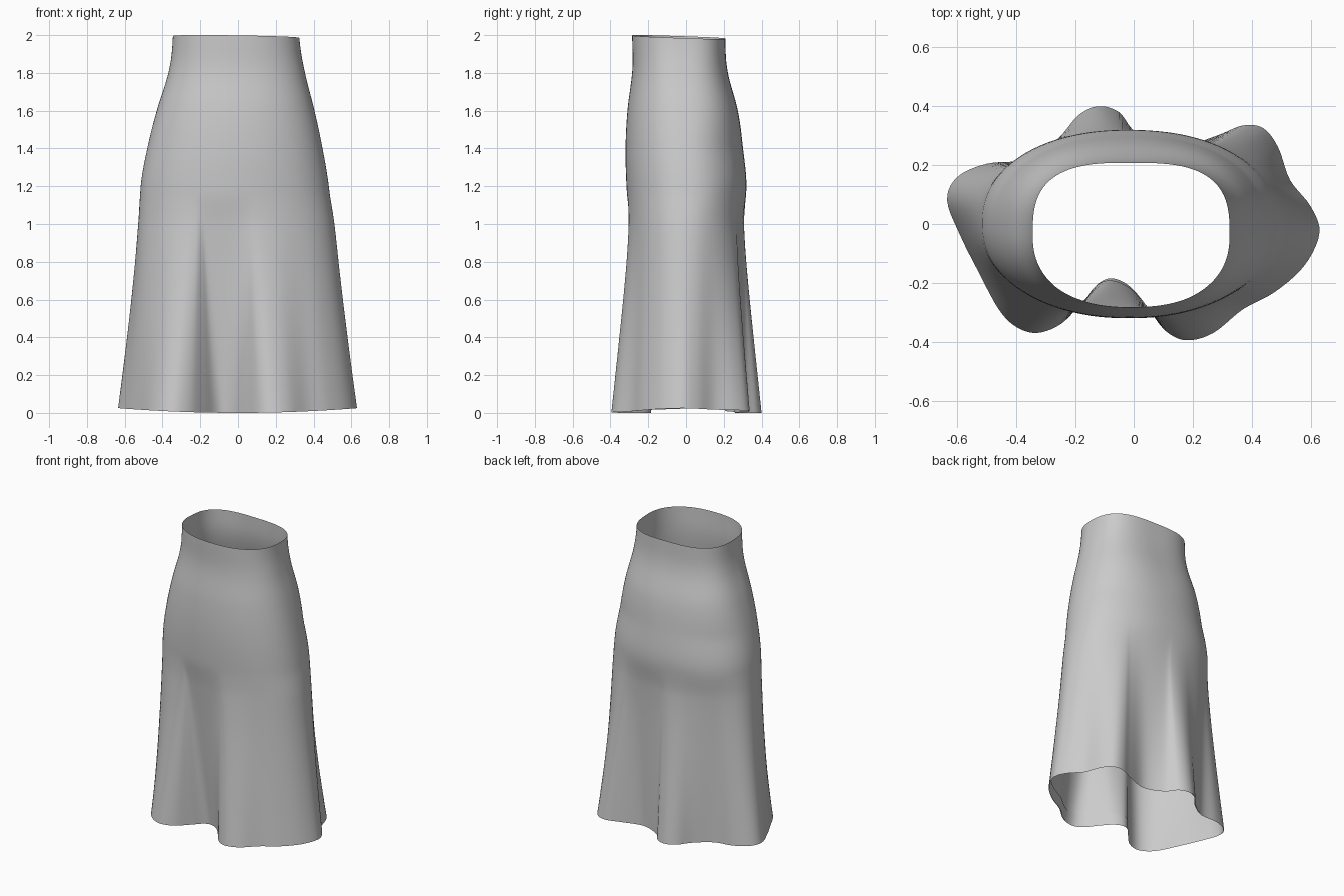
import bpy
import bmesh
import math
from mathutils import Vector

default_cube = bpy.data.objects.get("Cube")
if default_cube:
    bpy.data.objects.remove(default_cube, do_unlink=True)

# Wavy hem outline, counter-clockwise from the model's left side
HEM = [(.63, -.03), (.6, .06), (.53, .15), (.49, .26), (.44, .325), (.37, .335), (.28, .3),
       (.14, .26), (.01, .31), (-.05, .38), (-.12, .4), (-.19, .37), (-.26, .29), (-.37, .22),
       (-.5, .205), (-.6, .16), (-.635, .08), (-.59, -.04), (-.53, -.16), (-.46, -.29),
       (-.4, -.35), (-.33, -.37), (-.25, -.34), (-.18, -.27), (-.12, -.205), (-.07, -.19),
       (-.01, -.22), (.05, -.29), (.11, -.365), (.18, -.395), (.27, -.37), (.37, -.29),
       (.48, -.23), (.58, -.14)]

# Body profile: height, right side, left side, front, back
BODY = [(2, -.345, .325, -.285, .208), (1.82, -.365, .352, -.284, .22),
        (1.6, -.43, .405, -.31, .275), (1.4, -.48, .447, -.32, .302),
        (1.2, -.515, .48, -.315, .32), (1, -.52, .498, -.3, .3),
        (.7, -.52, .5, -.295, .295), (0, -.52, .5, -.3, .3)]

STEPS_PER_POINT = 5
ROWS = 64
FOLD_TOP = 1.15


def spline(a, b, c, d, t):
    """Point on a smooth curve between b and c."""
    return b + ((c - a) * t + (a * 2 - b * 5 + c * 4 - d) * t ** 2
                + (b * 3 - a - c * 3 + d) * t ** 3) / 2


def body_at(z):
    """Interpolated side, front and back extents at a height."""
    last = len(BODY) - 1
    i = next((k for k in range(last) if BODY[k + 1][0] <= z), last - 1)
    t = (BODY[i][0] - z) / (BODY[i][0] - BODY[i + 1][0])
    near = [BODY[min(max(i + k, 0), last)] for k in (-1, 0, 1, 2)]
    return [spline(*(row[axis] for row in near), t) for axis in range(1, 5)]


def body_point(angle, z):
    """Rounded oval cross-section of the body."""
    right, left, front, back = body_at(z)
    center = Vector(((right + left) / 2, (front + back) / 2))
    dx, dy = math.cos(angle), math.sin(angle)
    waist = max(0, (z - 1.4) / 0.6)
    power = 2.2 + waist * (0.8 if dy > 0 else 0.1)
    a, b = (left - right) / 2, (back - front) / 2
    radius = (abs(dx / a) ** power + abs(dy / b) ** power) ** (-1 / power)
    return center + Vector((dx, dy)) * radius


def hem_outline():
    pts = [Vector(p) for p in HEM]
    n = len(pts)
    return [spline(pts[i - 1], pts[i], pts[(i + 1) % n], pts[(i + 2) % n],
                   s / STEPS_PER_POINT)
            for i in range(n) for s in range(STEPS_PER_POINT)]


def skirt_point(hem, z, inset=0):
    """Blend the oval body into the folded hem and tilt both rims slightly."""
    body = body_point(math.atan2(hem.y, hem.x), z)
    fold = max(0, (FOLD_TOP - z) / FOLD_TOP) ** 1.2
    p = body.lerp(hem, fold)
    p -= p.normalized() * inset
    up = z / 2
    low_rim = 0.025 * (p.x / 0.63) ** 2 * (1 - up)
    high_rim = (0.035 * (p.y + 0.285) + 0.015 * (p.x + 0.1)) * up ** 8
    return p.x, p.y, z + low_rim - high_rim


def loft(name, heights, inset, material):
    """Join one ring of points per height into an open tube."""
    outline = hem_outline()
    bm = bmesh.new()
    rings = [[bm.verts.new(skirt_point(h, z, inset)) for h in outline] for z in heights]
    n = len(outline)
    for low, high in zip(rings, rings[1:]):
        for i in range(n):
            j = (i + 1) % n
            bm.faces.new((low[i], low[j], high[j], high[i]))
    if inset:
        bmesh.ops.reverse_faces(bm, faces=bm.faces[:])
    mesh = bpy.data.meshes.new(name)
    bm.to_mesh(mesh)
    bm.free()
    mesh.materials.append(material)
    for face in mesh.polygons:
        face.use_smooth = True
    obj = bpy.data.objects.new(name, mesh)
    bpy.context.collection.objects.link(obj)
    return obj


# Plain grey cloth
cloth = bpy.data.materials.new("grey_cloth")
cloth.use_nodes = True
color = (0.6, 0.6, 0.6, 1)
cloth.diffuse_color = color
cloth.node_tree.nodes["Principled BSDF"].inputs["Base Color"].default_value = color

# Skirt shell, open at the waist and hem
loft("skirt", [2 * k / ROWS for k in range(ROWS + 1)], 0, cloth)

# Narrow turned-up facing inside the hem
loft("hem_facing", [0.02 * k for k in range(5)], 0.005, cloth)
